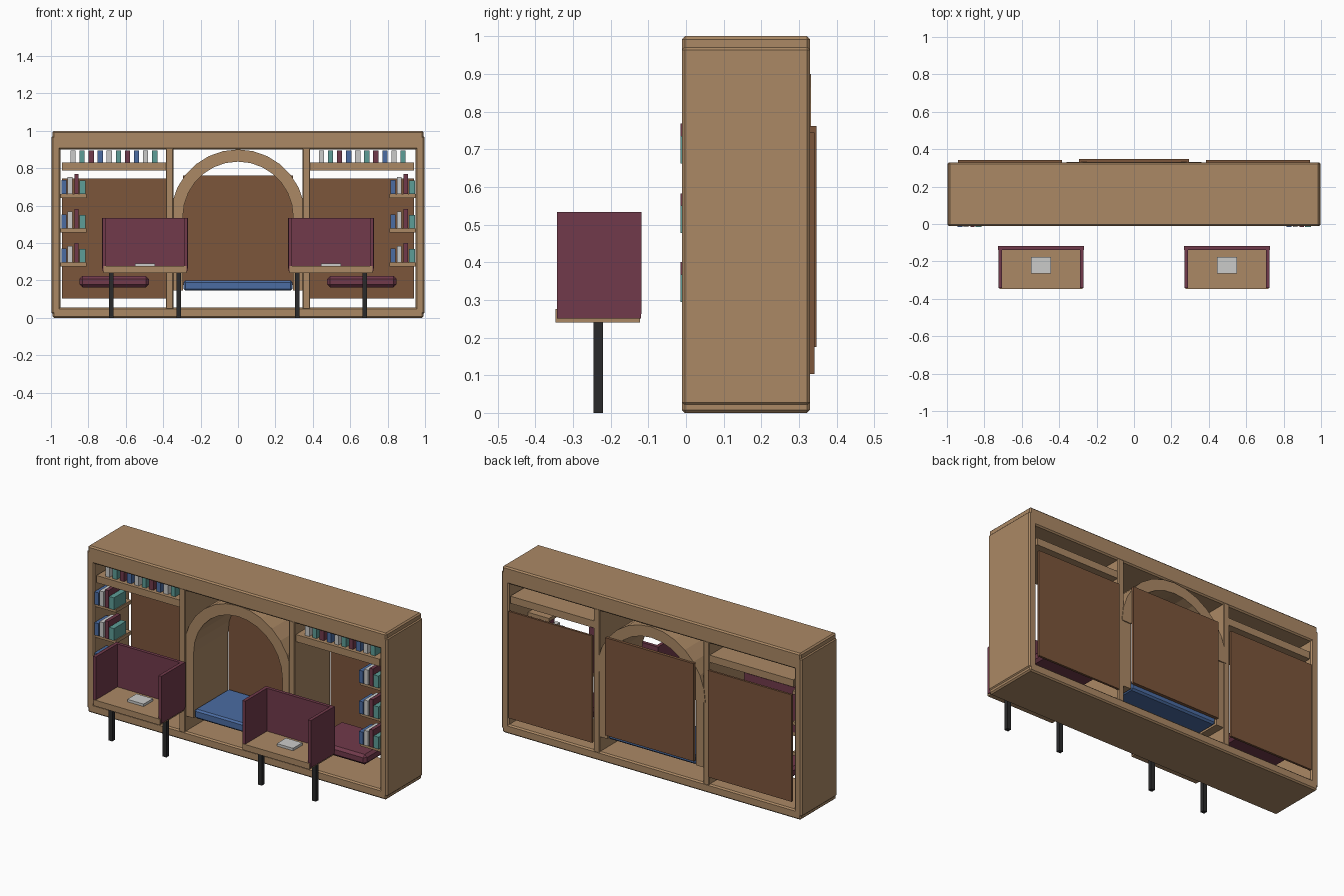
import bpy, bmesh, math

if "Cube" in bpy.data.objects:
    bpy.data.objects.remove(bpy.data.objects["Cube"])


def mat(name, rgb):
    m = bpy.data.materials.new(name)
    m.diffuse_color = (*rgb, 1)
    m.use_nodes = True
    m.node_tree.nodes["Principled BSDF"].inputs["Base Color"].default_value = m.diffuse_color
    return m


WOOD = mat("light wood", (0.41, 0.25, 0.13))
PANEL = mat("dark wood", (0.20, 0.092, 0.044))
PLUM = mat("plum felt", (0.165, 0.042, 0.07))
BLUE = mat("blue fabric", (0.07, 0.15, 0.36))
GREY = mat("pale grey", (0.60, 0.60, 0.59))
TEAL = mat("teal", (0.11, 0.34, 0.31))
BLACK = mat("black metal", (0.023, 0.023, 0.024))


def finish(name, bm, material):
    bmesh.ops.recalc_face_normals(bm, faces=bm.faces)
    me = bpy.data.meshes.new(name)
    bm.to_mesh(me)
    bm.free()
    me.materials.append(material)
    ob = bpy.data.objects.new(name, me)
    bpy.context.collection.objects.link(ob)
    return ob


def box(name, x, y, z, material, bevel=0):
    """Box from (min, max) pairs, with optional chamfered edges."""
    bm = bmesh.new()
    bmesh.ops.create_cube(bm, size=1)
    for v in bm.verts:
        for i, (a, b) in enumerate((x, y, z)):
            v.co[i] = (a + b) / 2 + v.co[i] * (b - a)
    if bevel:
        bmesh.ops.bevel(bm, geom=bm.edges[:], offset=bevel, segments=1,
                        affect='EDGES', profile=0.5)
    return finish(name, bm, material)


def span(c, w):
    return (c - w / 2, c + w / 2)


DEPTH = (-0.011, 0.329)

# Outer frame
box("frame_top", (-0.992, 0.992), DEPTH, (0.9, 1.0), WOOD, 0.008)
box("frame_base", (-0.992, 0.992), DEPTH, (0.0, 0.055), WOOD, 0.008)
for s, side in ((-1, "left"), (1, "right")):
    box(side + "_frame_side", span(s * 0.974, 0.048), DEPTH, (0.02, 0.972), WOOD, 0.008)
    box(side + "_divider", span(s * 0.365, 0.04), DEPTH, (0.045, 0.91), WOOD, 0.004)

# Central arch: full-depth vault on two straight linings
N, CZ = 14, 0.54
bm = bmesh.new()
rings = []
for i in range(N + 1):
    a = math.pi * i / N
    c, s = math.cos(a), math.sin(a)
    rings.append([bm.verts.new((r * c, y, CZ + r * s))
                  for r, y in ((0.295, 0.0), (0.36, 0.0), (0.36, 0.332), (0.295, 0.332))])
for p, q in zip(rings, rings[1:]):
    for k in range(4):
        bm.faces.new((p[k], p[(k + 1) % 4], q[(k + 1) % 4], q[k]))
bm.faces.new(rings[0])
bm.faces.new(rings[-1])
finish("arch", bm, WOOD)
for s, side in ((-1, "left"), (1, "right")):
    box(side + "_arch_lining", span(s * 0.325, 0.06), (0.0, 0.326), (0.145, 0.54), WOOD)
box("nook_back_panel", (-0.294, 0.294), (0.328, 0.347), (0.175, 0.762), PANEL)
box("nook_cushion", (-0.292, 0.292), (0.0, 0.326), (0.145, 0.2), BLUE, 0.01)

# Side bays
ROW = [GREY, TEAL, PLUM, BLUE]
SHELF_BOOKS = [(-0.051, 0.028, 0.075, BLUE), (-0.018, 0.026, 0.09, GREY),
               (0.017, 0.022, 0.106, PLUM), (0.049, 0.032, 0.073, TEAL)]
for s, side in ((-1, "left"), (1, "right")):
    box(side + "_bay_back_panel", span(s * 0.663, 0.556), (0.328, 0.341), (0.103, 0.745), PANEL)
    box(side + "_bay_cushion", span(s * 0.662, 0.37), (0.0, 0.3), (0.163, 0.223), PLUM, 0.015)
    box(side + "_top_shelf", span(s * 0.663, 0.556), (0.0, 0.325), (0.787, 0.83), WOOD)
    # books along the top shelf
    for i in range(10):
        box(side + "_top_book", span(s * 0.664 - 0.218 + i * 0.0485, 0.028),
            (0.02, 0.13), (0.83, 0.895), ROW[i % 4])
    # short side shelves with four books each
    for z in (0.295, 0.477, 0.662):
        box(side + "_small_shelf", span(s * 0.88, 0.14), (0.0, 0.145), (z - 0.021, z), WOOD)
        for dx, w, h, m in SHELF_BOOKS:
            box(side + "_shelf_book", span(s * 0.88 + dx, w), (-0.015, 0.1), (z, z + h), m)

# Study desks with privacy screens
for s, side in ((-1, "left"), (1, "right")):
    cx = s * 0.497
    box(side + "_desk_top", span(cx, 0.445), (-0.347, -0.122), (0.24, 0.276), WOOD)
    box(side + "_desk_back_screen", span(cx, 0.458), (-0.138, -0.118), (0.263, 0.534), PLUM)
    for t in (-1, 1):
        box(side + "_desk_side_screen", span(cx + t * 0.218, 0.02), (-0.343, -0.12),
            (0.25, 0.534), PLUM)
        box(side + "_desk_leg", span(cx + t * 0.18, 0.025), (-0.245, -0.221), (0.0, 0.242), BLACK)
    box(side + "_desk_notebook", span(cx, 0.108), (-0.264, -0.176), (0.275, 0.291), GREY)
